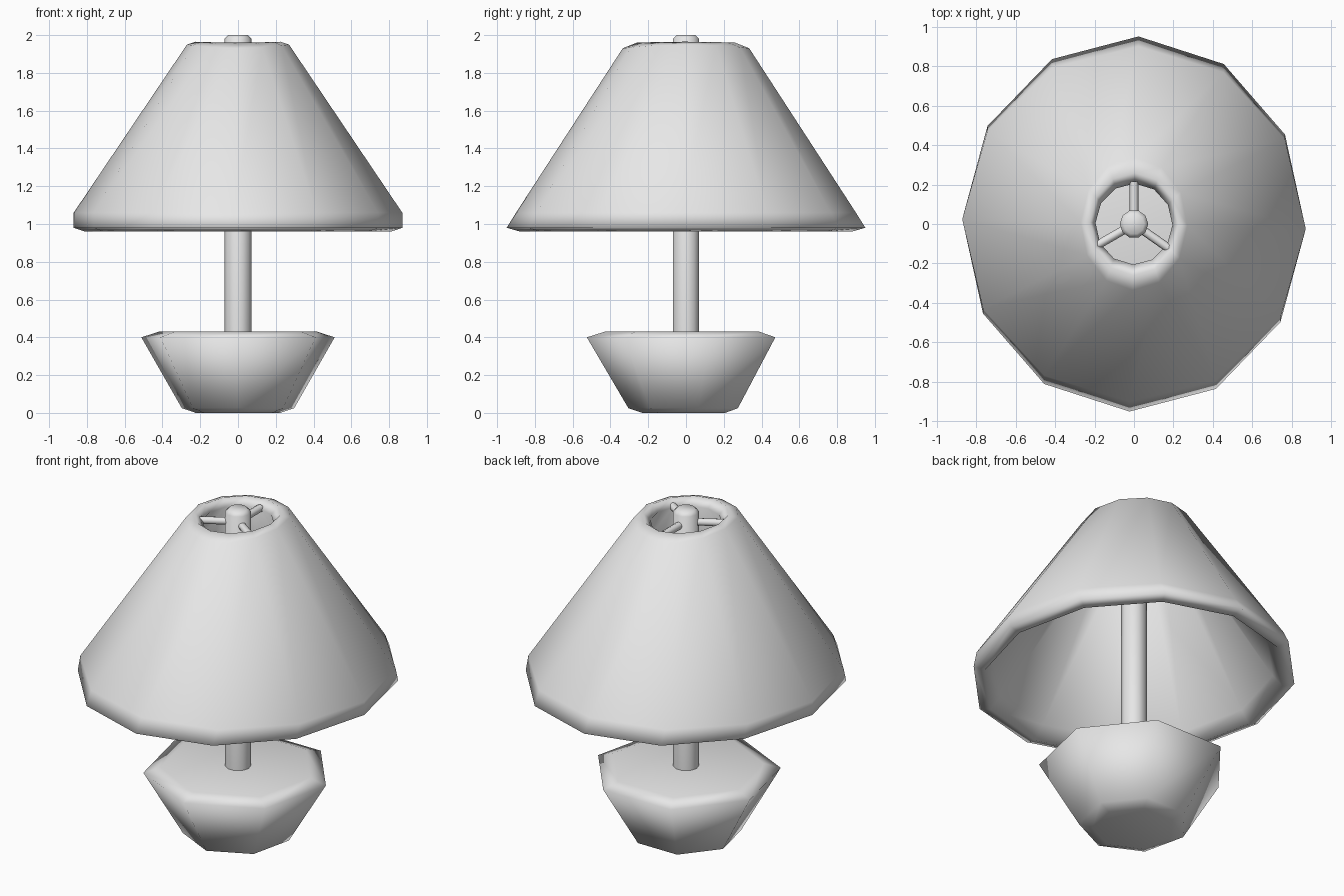
import bpy, bmesh
from math import sin, cos, pi, radians
from mathutils import Vector

cube = bpy.data.objects.get("Cube")
if cube:
    bpy.data.objects.remove(cube, do_unlink=True)

GREY = (0.8, 0.8, 0.8, 1.0)
mat = bpy.data.materials.new("plain grey")
mat.use_nodes = True
mat.diffuse_color = GREY
mat.node_tree.nodes["Principled BSDF"].inputs["Base Color"].default_value = GREY


def loft(name, rings, sides, start=0.0, closed=False):
    """Join elliptical rings (rx, ry, z on x side, z on y side) into a solid."""
    bm = bmesh.new()
    loops = []
    for rx, ry, zx, zy in rings:
        loop = []
        for i in range(sides):
            a = start + 2 * pi * i / sides
            z = zx + (zy - zx) * sin(a) ** 2
            loop.append(bm.verts.new((rx * cos(a), ry * sin(a), z)))
        loops.append(loop)
    pairs = list(zip(loops, loops[1:]))
    if closed:
        pairs.append((loops[-1], loops[0]))
    else:
        bm.faces.new(loops[0])
        bm.faces.new(loops[-1])
    for low, high in pairs:
        for i in range(sides):
            j = (i + 1) % sides
            bm.faces.new((low[i], low[j], high[j], high[i]))
    bmesh.ops.recalc_face_normals(bm, faces=bm.faces)
    mesh = bpy.data.meshes.new(name)
    bm.to_mesh(mesh)
    bm.free()
    mesh.materials.append(mat)
    obj = bpy.data.objects.new(name, mesh)
    bpy.context.collection.objects.link(obj)
    return obj


def smooth(obj, angle=180):
    bpy.ops.object.select_all(action="DESELECT")
    obj.select_set(True)
    bpy.context.view_layer.objects.active = obj
    bpy.ops.object.shade_smooth_by_angle(angle=radians(angle))


def round_ring(r, z):
    return (r, r, z, z)


# Seven-sided base, bevelled at top and bottom
base = loft("base", [round_ring(0.23, 0.0), round_ring(0.305, 0.025),
                     round_ring(0.525, 0.40), round_ring(0.43, 0.43)],
            7, start=-pi / 2)
smooth(base)

# Pole running through the shade, with a bevelled tip
pole = loft("pole", [round_ring(0.072, 0.40), round_ring(0.072, 1.98),
                     round_ring(0.052, 2.0)], 10)
smooth(pole, 50)

# Hollow lampshade: outside from the lip upward, then back down the inside
shade = loft("lampshade", [
    (0.81, 0.88, 0.96, 0.96),
    (0.87, 0.95, 0.98, 0.98),
    (0.87, 0.90, 1.06, 1.06),
    (0.27, 0.335, 1.95, 1.93),
    (0.225, 0.26, 1.965, 1.96),
    (0.195, 0.205, 1.92, 1.92),
    (0.76, 0.81, 1.03, 1.03),
], 12, start=radians(-1.5), closed=True)
smooth(shade)

# Three spokes holding the shade to the pole
for n, angle in enumerate((90, 210, 325)):
    spoke = loft(f"spoke_{n + 1}", [round_ring(0.022, 0.04),
                                    round_ring(0.022, 0.215)], 8)
    a = radians(angle)
    spoke.location = (0, 0, 1.92)
    spoke.rotation_euler = Vector((cos(a), sin(a), 0)).to_track_quat("Z", "Y").to_euler()
    smooth(spoke, 50)
